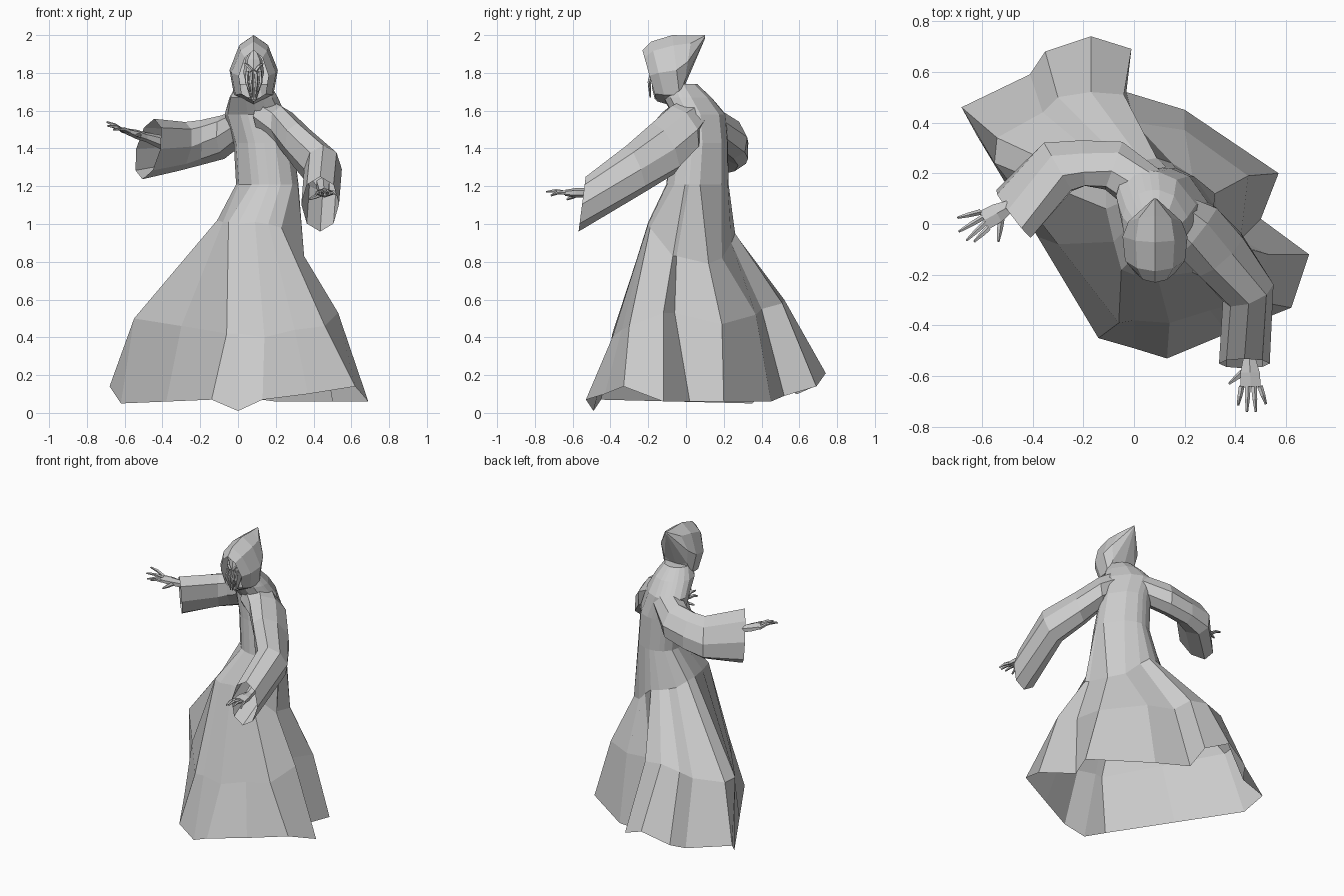
import bpy
import bmesh
from math import sin, cos, radians, pi
from mathutils import Vector

cube = bpy.data.objects.get("Cube")
if cube:
    bpy.data.objects.remove(cube, do_unlink=True)

# One plain grey for everything
grey = bpy.data.materials.new("plain_grey")
grey.use_nodes = True
colour = (0.6, 0.6, 0.6, 1)
grey.diffuse_color = colour
grey.node_tree.nodes["Principled BSDF"].inputs["Base Color"].default_value = colour


def loft(name, rings, cap_start=False, cap_end=False):
    """Join closed rings of equal length with flat faces."""
    bm = bmesh.new()
    rows = [[bm.verts.new(p) for p in ring] for ring in rings]
    count = len(rows[0])
    for low, high in zip(rows, rows[1:]):
        for i in range(count):
            j = (i + 1) % count
            bm.faces.new((low[i], low[j], high[j], high[i]))
    if cap_start:
        bm.faces.new(rows[0][::-1])
    if cap_end:
        bm.faces.new(rows[-1])
    bmesh.ops.recalc_face_normals(bm, faces=bm.faces)
    mesh = bpy.data.meshes.new(name)
    bm.to_mesh(mesh)
    bm.free()
    mesh.materials.append(grey)
    obj = bpy.data.objects.new(name, mesh)
    bpy.context.collection.objects.link(obj)
    return obj


def level_ring(centre, a, b, turn, angles):
    """Horizontal oval whose long axis is turned about z."""
    u = Vector((cos(radians(turn)), sin(radians(turn)), 0))
    v = Vector((-u.y, u.x, 0))
    return [Vector(centre) + u * a * cos(radians(t - turn)) + v * b * sin(radians(t - turn))
            for t in angles]


def upright_ring(centre, w, h, yaw, lean=0, swing=0, flare=0, sides=8):
    """Upright oval facing yaw; lean and swing push its top forward and
    sideways, flare widens its foot."""
    f = Vector((cos(radians(yaw)), sin(radians(yaw)), 0))
    side = Vector((-f.y, f.x, 0))
    up = Vector((0, 0, 1)) + f * lean + side * swing
    turns = [2 * pi * i / sides + pi / 2 for i in range(sides)]
    return [Vector(centre) + side * w * cos(t) * (1 - flare * sin(t)) + up * h * sin(t)
            for t in turns]


def tube(name, path, radii, sides=5):
    """Tapered tube through a few points."""
    path = [Vector(p) for p in path]
    axis = (path[-1] - path[0]).normalized()
    u = axis.orthogonal().normalized()
    v = axis.cross(u)
    turns = [2 * pi * i / sides for i in range(sides)]
    rings = [[p + (u * cos(t) + v * sin(t)) * r for t in turns] for p, r in zip(path, radii)]
    return loft(name, rings, True, True)


# Robe: pleated hem, knee and hip rings, then ovals up to the neck
hem = [(-.14, -.45, .07), (0, -.49, .01), (.13, -.53, .07), (.37, -.43, .1), (.62, -.33, .14),
       (.69, -.12, .06), (.5, .02, .06), (.57, .2, .06), (.2, .45, .06), (-.03, .52, .09),
       (-.01, .69, .14), (-.17, .74, .21), (-.35, .68, .14), (-.41, .59, .1),
       (-.68, .46, .14), (-.62, .35, .05), (-.38, -.05, .06)]
knee = [(-.06, -.39, .42), (0, -.38, .42), (.14, -.39, .4), (.3, -.34, .44), (.46, -.3, .46),
        (.53, -.12, .53), (.42, -.06, .53), (.45, .19, .47), (.2, .37, .52), (0, .4, .55),
        (-.04, .51, .58), (-.17, .52, .6), (-.3, .5, .57), (-.36, .44, .52),
        (-.54, .34, .5), (-.55, .24, .5), (-.3, -.08, .46)]
hip = [(-.05, -.18, 1.01), (0, -.2, 1), (.09, -.2, 1.01), (.16, -.2, 1), (.23, -.19, .98),
       (.35, -.07, .83), (.33, -.05, .83), (.32, .12, .79), (.23, .19, .82), (.15, .24, .9),
       (.09, .26, .95), (.03, .25, .96), (-.02, .22, .97), (-.06, .19, .98),
       (-.11, .14, 1.02), (-.11, .06, 1.02), (-.08, -.07, 1.01)]
pleats = [235, 250, 268, 290, 318, 342, 350, 10, 55, 82, 95, 107, 120, 132, 152, 170, 200]
robe = [hem, knee, hip]
for centre, a, b, turn in [((.155, .06, 1.21), .18, .15, -45),
                           ((.135, .07, 1.43), .165, .145, -35),
                           ((.09, .07, 1.58), .17, .13, -30),
                           ((.083, .005, 1.67), .13, .13, -25),
                           ((.083, -.03, 1.74), .09, .09, 0)]:
    robe.append(level_ring(centre, a, b, turn, pleats))
loft("robe", robe, cap_end=True)

# Wide open sleeves, rooted inside the shoulders
loft("right_sleeve", [upright_ring((.06, .12, 1.54), .1, .09, 150),
                      upright_ring((-.08, .23, 1.46), .1, .115, 160, 0, .2),
                      upright_ring((-.2, .24, 1.43), .09, .12, 185, 0, .3),
                      upright_ring((-.3, .225, 1.41), .11, .13, 210, 0, .3),
                      upright_ring((-.475, .04, 1.397), .1, .16, 220, .08, .4)])
loft("left_sleeve", [upright_ring((.14, .01, 1.57), .12, .1, -30),
                     upright_ring((.25, -.03, 1.5), .12, .125, -40, .1, -.4),
                     upright_ring((.34, -.12, 1.4), .11, .135, -55, .25, -.4),
                     upright_ring((.45, -.27, 1.29), .105, .125, -72, .35, -.1),
                     upright_ring((.435, -.55, 1.105), .1, .145, -90, -.13)])


# Hands: forearm and palm in one piece, then bent fingers and a thumb
def hand(label, elbow, wrist, knuckles, yaw, tips, thumb):
    elbow, wrist, knuckles = Vector(elbow), Vector(wrist), Vector(knuckles)
    loft(label + "_palm", [upright_ring(elbow, .04, .04, yaw, sides=6),
                           upright_ring(wrist, .028, .025, yaw, sides=6),
                           upright_ring(wrist.lerp(knuckles, .5), .044, .025, yaw, sides=6),
                           upright_ring(knuckles, .046, .016, yaw, sides=6)], True, True)
    side = Vector((-sin(radians(yaw)), cos(radians(yaw)), 0))
    for i, tip in enumerate(tips):
        base = knuckles + side * (i - 1.5) * .024
        bend = base.lerp(Vector(tip), .5) + Vector((0, 0, .008))
        tube(f"{label}_finger_{i + 1}", [base, bend, tip], [.012, .01, .005])
    root = wrist.lerp(knuckles, .3)
    tube(label + "_thumb", [root, root.lerp(Vector(thumb), .6), thumb], [.016, .012, .005])


# Fingers run from the model's right to its left on one hand, and back on the other
hand("right_hand", (-.4, .14, 1.43), (-.49, .07, 1.46), (-.59, .015, 1.49), 208,
     [(-.695, .025, 1.54), (-.69, -.03, 1.52), (-.66, -.065, 1.5), (-.63, -.07, 1.5)],
     (-.535, -.07, 1.47))
hand("left_hand", (.45, -.4, 1.21), (.455, -.53, 1.165), (.46, -.64, 1.165), -90,
     [(.41, -.715, 1.15), (.445, -.74, 1.17), (.48, -.74, 1.17), (.52, -.71, 1.155)],
     (.375, -.63, 1.13))

# Pointed hood, open at the face
hood = [upright_ring((.083, y, z), w, h, -90, lean, flare=.22)
        for y, z, w, h, lean in [(-.193, 1.785, .078, .135, .28),
                                 (-.145, 1.8, .118, .165, .25),
                                 (-.05, 1.815, .128, .185, .12),
                                 (.01, 1.86, .105, .137, -.15),
                                 (.1, 1.99, .006, .01, 0)]]
loft("hood", hood, cap_end=True)

# Gaunt mask with brows and hanging strands
around = range(0, 360, 45)
mask = [level_ring((.083, y, z), a, b, 0, around)
        for y, z, a, b in [(-.15, 1.66, .015, .015), (-.145, 1.72, .035, .035),
                           (-.135, 1.8, .055, .05), (-.13, 1.87, .045, .045),
                           (-.12, 1.92, .015, .015)]]
loft("mask", mask, True, True)
for label, s in (("right", -1), ("left", 1)):
    tube(label + "_brow", [(.083 + s * .008, -.19, 1.81), (.083 + s * .028, -.185, 1.835),
                           (.083 + s * .05, -.155, 1.85)], [.01, .009, .005])
    for part, gap, low in (("inner", .011, 1.67), ("outer", .034, 1.7)):
        x = .083 + s * gap
        tube(f"{label}_{part}_strand", [(x, -.18, 1.81), (x + s * .004, -.195, 1.75),
                                        (.083 + s * gap * .6, -.19, low)], [.009, .009, .004])
